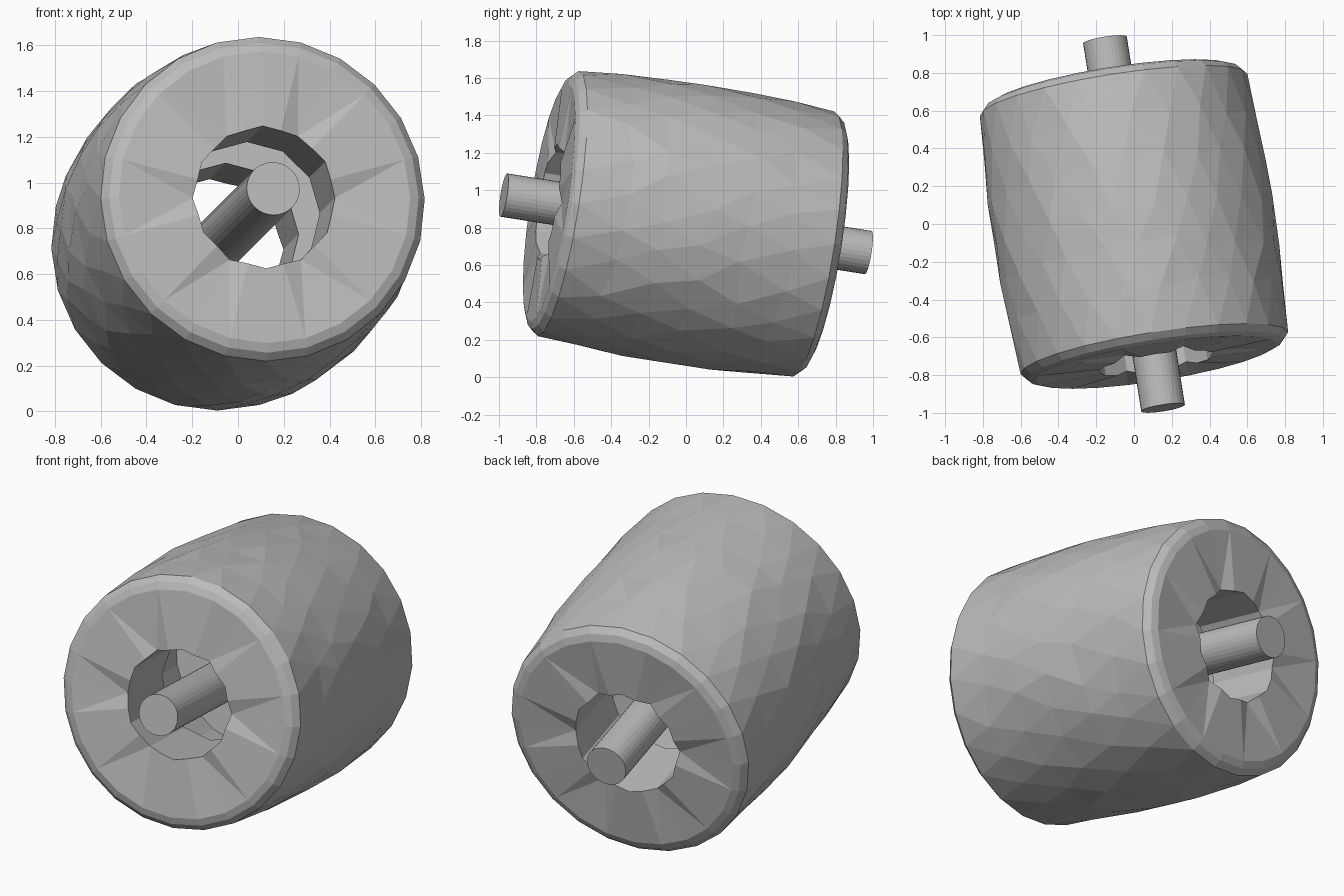
import bpy, bmesh, math, random
from mathutils import Vector, Matrix

random.seed(4)
cube = bpy.data.objects.get("Cube")
if cube:
    bpy.data.objects.remove(cube, do_unlink=True)

# One plain grey for everything
grey = bpy.data.materials.new("plain grey")
grey.use_nodes = True
grey.diffuse_color = (0.5, 0.5, 0.5, 1)
bsdf = next(n for n in grey.node_tree.nodes if n.type == 'BSDF_PRINCIPLED')
bsdf.inputs["Base Color"].default_value = (0.5, 0.5, 0.5, 1)
bsdf.inputs["Roughness"].default_value = 0.7

# Shared tilted axis, pointing out of the front
axis = Vector((0.154, -0.976, 0.154)).normalized()
place = Matrix.Translation((0, 0, 0.82)) @ axis.to_track_quat('Z', 'Y').to_matrix().to_4x4()


def finish(name, bm):
    bmesh.ops.recalc_face_normals(bm, faces=bm.faces)
    bm.transform(place)
    mesh = bpy.data.meshes.new(name)
    bm.to_mesh(mesh)
    bm.free()
    mesh.materials.append(grey)
    obj = bpy.data.objects.new(name, mesh)
    bpy.context.collection.objects.link(obj)
    return obj


SIDES = 24


def ring(bm, height, radius, kind, shift):
    """One row of the drum; bore rows are twelve-sided."""
    verts = []
    for j in range(SIDES):
        a = math.tau * (j + shift) / SIDES
        r, h = radius, height
        if kind in ("bore", "lip") and j % 2:
            r *= math.cos(math.tau / SIDES)
        if kind == "lip" and j % 4 == 0:      # shallow radial dents in the end face
            h -= math.copysign(0.025, h)
        if kind == "skin":                    # hand-hewn facets
            r += random.uniform(-0.006, 0.006)
            h += random.uniform(-0.03, 0.03)
            a += random.uniform(-0.04, 0.04)
        verts.append(bm.verts.new((r * math.cos(a), r * math.sin(a), h)))
    return verts


def bridge(bm, a, b, sa, sb):
    """Join two rows, with triangles where they are staggered."""
    for j in range(SIDES):
        k = (j + 1) % SIDES
        if sa == sb:
            bm.faces.new((a[j], a[k], b[k], b[j]))
        elif sb > sa:
            bm.faces.new((a[j], a[k], b[j]))
            bm.faces.new((b[j], a[k], b[k]))
        else:
            bm.faces.new((a[j], b[k], b[j]))
            bm.faces.new((a[j], a[k], b[k]))


# Drum: closed section from the inner cavity, out over the front, to the back
half = [(0.30, 0.52, "plain"), (0.30, 0.315, "bore"), (0.755, 0.315, "lip"),
        (0.75, 0.645, "plain"), (0.735, 0.685, "plain"), (0.70, 0.717, "plain")]
skin = [(0.46, 0.735, "skin"), (0.23, 0.747, "skin"), (0.0, 0.752, "skin"),
        (-0.23, 0.747, "skin"), (-0.46, 0.735, "skin")]
section = half + skin + [(-h, r, k) for h, r, k in reversed(half)]

bm = bmesh.new()
rows = []
for i, (h, r, kind) in enumerate(section):
    shift = 0.5 if kind == "skin" and i % 2 == 0 else 0.0
    rows.append((ring(bm, h, r, kind, shift), shift))
for (a, sa), (b, sb) in zip(rows, rows[1:] + rows[:1]):
    bridge(bm, a, b, sa, sb)
bmesh.ops.triangulate(bm, faces=[f for f in bm.faces if len(f.verts) > 3])
finish("drum", bm)

# Rod running through the bore
bm = bmesh.new()
bmesh.ops.create_cone(bm, cap_ends=True, segments=32, radius1=0.117, radius2=0.117, depth=1.996)
finish("rod", bm)
